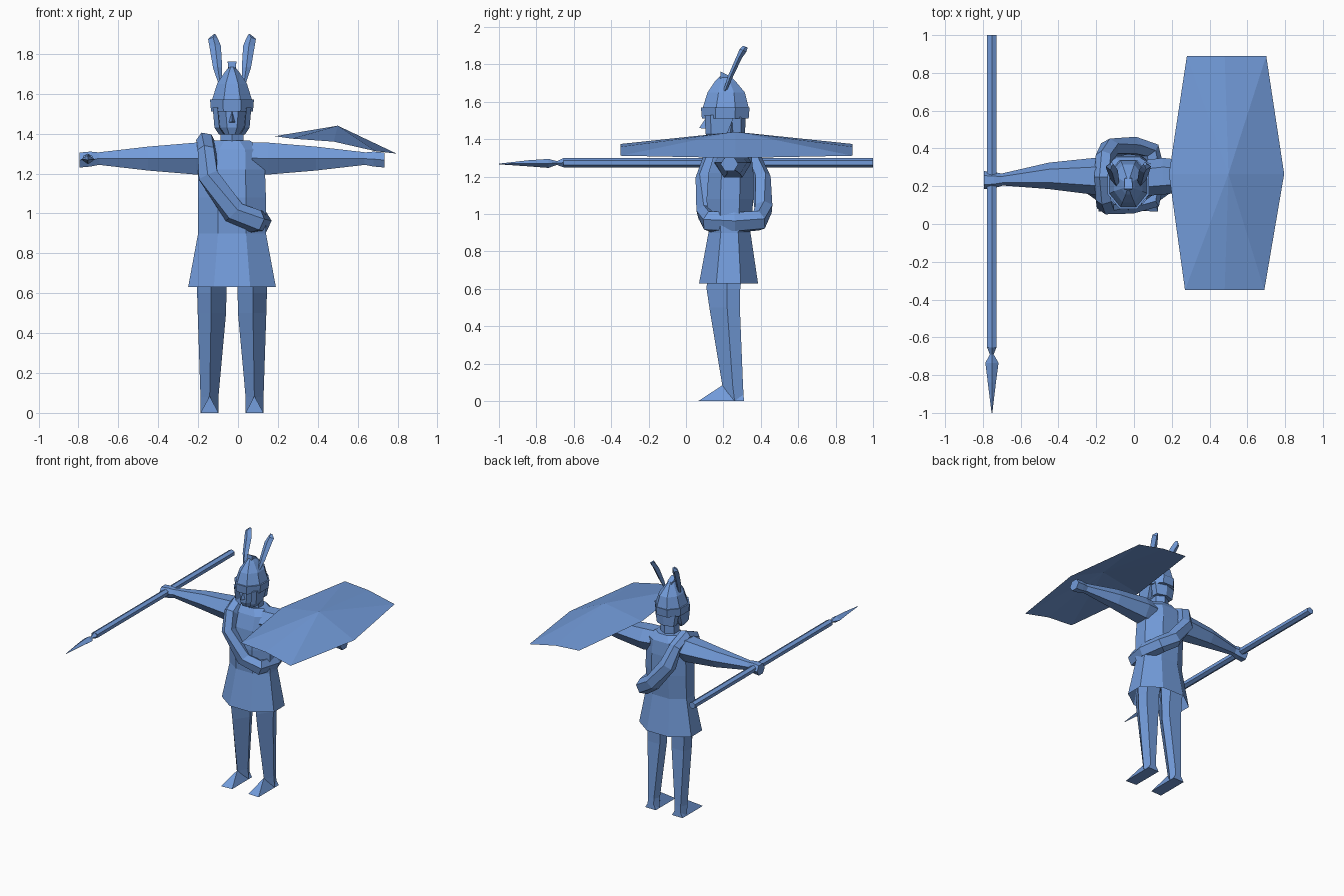
import bpy, math
from mathutils import Vector

CX, CY = -0.03, 0.24          # body axis
blue = bpy.data.materials.new("cornflower_blue")
blue.diffuse_color = (0.17, 0.33, 0.70, 1)


def make(name, verts, faces):
    me = bpy.data.meshes.new(name)
    me.from_pydata([tuple(v) for v in verts], [], faces)
    me.materials.append(blue)
    ob = bpy.data.objects.new(name, me)
    bpy.context.collection.objects.link(ob)
    bpy.context.view_layer.objects.active = ob
    ob.select_set(True)
    bpy.ops.object.mode_set(mode='EDIT')
    bpy.ops.mesh.select_all(action='SELECT')
    bpy.ops.mesh.normals_make_consistent(inside=False)
    bpy.ops.object.mode_set(mode='OBJECT')
    ob.select_set(False)
    return ob


def loft(name, rings, caps=(True, True), loop=False):
    n, m = len(rings[0]), len(rings)
    faces = []
    for i in range(m if loop else m - 1):
        j = (i + 1) % m
        for k in range(n):
            l = (k + 1) % n
            faces.append((i * n + k, i * n + l, j * n + l, j * n + k))
    if not loop:
        if caps[0]:
            faces.append(tuple(range(n)))
        if caps[1]:
            faces.append(tuple((m - 1) * n + k for k in range(n)))
    return make(name, [p for r in rings for p in r], faces)


def ring(axis, pos, a0, a1, b0, b1, n=8, turn=0.5):
    """Polygon across an axis that fills the box a0..a1 by b0..b1."""
    ang = [2 * math.pi * (k + turn) / n for k in range(n)]
    ca, sa = [math.cos(a) for a in ang], [math.sin(a) for a in ang]
    out = []
    for c, s in zip(ca, sa):
        a = (a0 + a1) / 2 + c / max(ca) * (a1 - a0) / 2
        b = (b0 + b1) / 2 + s / max(sa) * (b1 - b0) / 2
        out.append({'x': (pos, a, b), 'y': (a, pos, b), 'z': (a, b, pos)}[axis])
    return out


def stack(name, axis, rows, n=8, turn=0.5, caps=(True, True)):
    return loft(name, [ring(axis, *r, n=n, turn=turn) for r in rows], caps)


# Tunic with flared skirt, open at the hem
stack("tunic", 'z', [
    (0.63, -0.25, 0.19, 0.07, 0.385), (0.90, -0.20, 0.14, 0.12, 0.345),
    (1.08, -0.20, 0.14, 0.11, 0.36), (1.22, -0.20, 0.135, 0.12, 0.36),
    (1.32, -0.19, 0.13, 0.15, 0.35), (1.365, -0.12, 0.06, 0.18, 0.32)],
    caps=(False, True))

# Neck and head
stack("neck", 'z', [(1.33, -0.09, 0.03, 0.18, 0.30),
                    (1.45, -0.085, 0.025, 0.17, 0.30)], n=6)
stack("head", 'z', [(1.395, -0.065, 0.005, 0.12, 0.20), (1.43, -0.09, 0.03, 0.105, 0.29),
                    (1.54, -0.11, 0.05, 0.105, 0.31)])
make("nose", [(CX, 0.11, 1.52), (CX, 0.07, 1.46), (CX - 0.02, 0.115, 1.455),
              (CX + 0.02, 0.115, 1.455)], [(0, 1, 2), (0, 3, 1), (1, 3, 2), (0, 2, 3)])

# Helmet: brim band, faceted dome, neck guard, top knob
stack("helmet_band", 'z', [(1.51, -0.135, 0.075, 0.085, 0.335),
                           (1.57, -0.14, 0.08, 0.08, 0.34)])
stack("helmet_dome", 'z', [
    (1.57, -0.13, 0.07, 0.09, 0.335), (1.65, -0.105, 0.045, 0.115, 0.315),
    (1.71, -0.065, 0.005, 0.155, 0.265), (1.735, -0.045, -0.015, 0.18, 0.24)])
stack("neck_guard", 'z', [(1.43, -0.10, 0.04, 0.23, 0.315),
                          (1.52, -0.115, 0.055, 0.22, 0.32)], n=6)
make("helmet_knob",
     [(CX + s * w, y, z) for s in (-1, 1) for w, y, z in
      ((0.015, 0.18, 1.70), (0.022, 0.185, 1.762), (0.02, 0.24, 1.735), (0.015, 0.25, 1.70))],
     [(0, 1, 2, 3), (4, 5, 6, 7), (0, 1, 5, 4), (1, 2, 6, 5), (2, 3, 7, 6), (3, 0, 4, 7)])

# Shoulder roll: a closed tube worn diagonally across the body
path = [Vector(p) for p in (
    (-0.16, 0.25, 1.36), (-0.155, 0.14, 1.31), (-0.15, 0.105, 1.19), (-0.02, 0.105, 1.005),
    (0.09, 0.125, 0.96), (0.115, 0.26, 0.955), (0.085, 0.39, 0.965), (-0.01, 0.415, 1.03),
    (-0.13, 0.40, 1.19), (-0.155, 0.35, 1.31))]
mid = Vector((CX, 0.25, 1.12))
rings = []
for i, p in enumerate(path):
    t = (path[(i + 1) % len(path)] - path[i - 1]).normalized()
    o = Vector((p.x - mid.x, p.y - mid.y, (p.z - mid.z) * 0.4))
    o = (o - t * o.dot(t)).normalized()
    s = t.cross(o)
    w = 0.045 if p.z > 1.25 else 0.06
    rings.append([p + o * a * 0.045 + s * b * w for a, b in
                  ((1, -0.5), (1, 0.5), (0, 1), (-1, 0.5), (-1, -0.5), (0, -1))])
loft("shoulder_roll", rings, loop=True)

# Mirrored limbs, cheek guards and plumes
for side, tag in ((-1, "right"), (1, "left")):
    def X(d):
        return CX + side * d

    # Leg with ridged front: inner, front, outer, back
    legs = [(0.78, 0.03, 0.10, 0.175, 0.12, 0.21, 0.31),
            (0.60, 0.028, 0.105, 0.175, 0.11, 0.22, 0.29),
            (0.50, 0.03, 0.105, 0.172, 0.125, 0.22, 0.288),
            (0.08, 0.068, 0.112, 0.158, 0.195, 0.25, 0.305),
            (0.0, 0.068, 0.112, 0.158, 0.20, 0.26, 0.31)]
    loft(tag + "_leg", [[(X(a), m + 0.01, z), (X(b), f, z), (X(c), m, z),
                         (X(c - 0.02), k, z), (X(a + 0.02), k, z)]
                        for z, a, b, c, f, m, k in legs])
    # Wedge foot sloping to a flat toe
    make(tag + "_foot", [(X(0.068), 0.07, 0), (X(0.158), 0.065, 0), (X(0.158), 0.31, 0),
                         (X(0.068), 0.31, 0), (X(0.112), 0.195, 0.085), (X(0.112), 0.305, 0.08)],
         [(0, 1, 2, 3), (0, 1, 4), (1, 2, 5, 4), (0, 4, 5, 3), (2, 3, 5)])
    # Arm and sleeve
    stack(tag + "_arm", 'x', [
        (X(0.10), 0.15, 0.34, 1.20, 1.355), (X(0.18), 0.155, 0.35, 1.195, 1.355),
        (X(0.42), 0.185, 0.325, 1.215, 1.335), (X(0.68), 0.205, 0.265, 1.245, 1.305)],
        n=6, turn=0)
    # Fist
    stack(tag + "_hand", 'x', [
        (X(0.66), 0.205, 0.265, 1.245, 1.305), (X(0.71), 0.19, 0.275, 1.235, 1.31),
        (X(0.765), 0.185, 0.28, 1.23, 1.305)], n=6, turn=0)
    # Cheek guard
    loft(tag + "_cheek_guard", [[(X(d), y, z) for d, y in
         ((e - 0.025, f), (e, f + 0.03), (e, k), (e - 0.03, k))]
         for z, e, f, k in ((1.395, 0.065, 0.12, 0.19), (1.43, 0.088, 0.105, 0.22),
                            (1.53, 0.097, 0.10, 0.26))])
    # Plume leaning outward and back
    loft(tag + "_plume", [[(X(d - w), y, z), (X(d), y - h, z + h * 0.4), (X(d + w), y, z),
                           (X(d), y + h, z - h * 0.4)]
         for d, y, z, w, h in ((0.06, 0.205, 1.65, 0.008, 0.008), (0.072, 0.235, 1.73, 0.023, 0.012),
                               (0.085, 0.285, 1.84, 0.029, 0.014), (0.095, 0.305, 1.875, 0.025, 0.018),
                               (0.088, 0.318, 1.895, 0.008, 0.012))])

# Spear: shaft and leaf-shaped head
stack("spear_shaft", 'y', [(-0.655, -0.777, -0.729, 1.25, 1.30),
                           (1.0, -0.777, -0.729, 1.25, 1.30)], n=6)
stack("spear_head", 'y', [
    (-0.655, -0.777, -0.729, 1.25, 1.30), (-0.69, -0.763, -0.743, 1.263, 1.283),
    (-0.735, -0.787, -0.717, 1.247, 1.295), (-0.84, -0.774, -0.731, 1.255, 1.288),
    (-1.0, -0.754, -0.750, 1.266, 1.270)], n=4, turn=0)

# Shield: thin six-sided board raised to a central point
make("shield", [(0.27, -0.35, 1.375), (0.48, -0.35, 1.36), (0.69, -0.35, 1.312),
                (0.795, 0.265, 1.30), (0.70, 0.89, 1.312), (0.48, 0.89, 1.36),
                (0.28, 0.89, 1.375), (0.185, 0.265, 1.387), (0.50, 0.265, 1.44)],
     [(k, (k + 1) % 8, 8) for k in range(8)])
